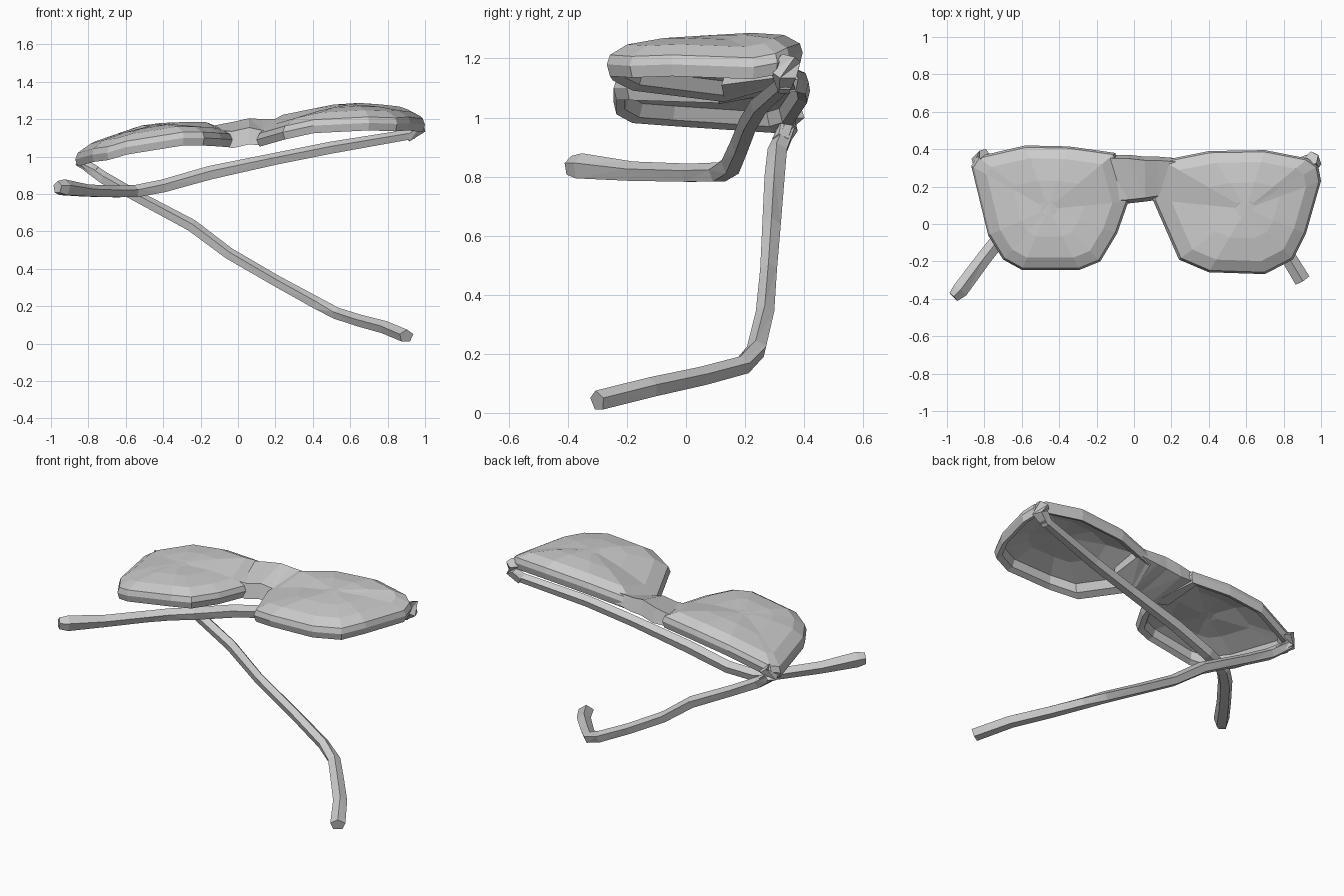
import bpy, bmesh, math
from mathutils import Vector


def loft(name, rings, close=False):
    """Skin equal-length rings; cap the ends or join last ring to first."""
    bm = bmesh.new()
    vs = [[bm.verts.new(p) for p in r] for r in rings]
    n = len(vs[0])
    pairs = list(zip(vs, vs[1:]))
    for a, b in pairs:
        for i in range(n):
            j = (i + 1) % n
            bm.faces.new((a[i], a[j], b[j], b[i]))
    bm.faces.new(vs[0][::-1])
    bm.faces.new(vs[-1])
    bmesh.ops.recalc_face_normals(bm, faces=bm.faces)
    bmesh.ops.triangulate(bm, faces=bm.faces)
    me = bpy.data.meshes.new(name)
    bm.to_mesh(me)
    bm.free()
    ob = bpy.data.objects.new(name, me)
    bpy.context.collection.objects.link(ob)
    return ob


def lens(name, rim, centre):
    """Domed lens in a raised rim, hollow underneath."""
    c = Vector(centre)
    # (scale towards centre, z offset) from hollow underside round to dome top
    profile = [(0.12, 0.065), (0.5, 0.055), (0.84, 0.02), (0.88, -0.025),
               (0.97, -0.04), (1.0, 0.0), (0.97, 0.032), (0.8, 0.068),
               (0.45, 0.09), (0.12, 0.098)]
    rings = [[c + (Vector(p) - c) * s + Vector((0, 0, dz)) for p in rim]
             for s, dz in profile]
    return loft(name, rings)


def arm(name, path):
    """Five-sided tapering bar along (x, y, z, width, height) stations."""
    pts = [Vector(p[:3]) for p in path]
    rings = []
    for i, p in enumerate(pts):
        t = (pts[min(i + 1, len(pts) - 1)] - pts[max(i - 1, 0)]).normalized()
        side = t.cross(Vector((0, 0, 1))).normalized()
        up = side.cross(t)
        w, h = path[i][3:]
        rings.append([p + side * w * math.cos(a) + up * h * math.sin(a)
                      for a in [math.radians(18 + 72 * k) for k in range(5)]])
    return loft(name, rings)


# Lenses with their rims
lens("right_lens", [
    (0.15, 0.34, 1.15), (0.4, 0.39, 1.20), (0.7, 0.395, 1.22),
    (0.93, 0.35, 1.205), (0.985, 0.31, 1.185), (1.0, 0.23, 1.17),
    (0.92, -0.05, 1.18), (0.85, -0.19, 1.175), (0.7, -0.268, 1.18),
    (0.4, -0.258, 1.165), (0.24, -0.19, 1.13), (0.10, 0.13, 1.09)],
    (0.6, 0.08, 1.178))
lens("left_lens", [
    (-0.1, 0.38, 1.13), (-0.35, 0.415, 1.12), (-0.58, 0.42, 1.09),
    (-0.84, 0.36, 1.0), (-0.87, 0.31, 0.985), (-0.78, -0.06, 1.01),
    (-0.70, -0.19, 1.02), (-0.6, -0.245, 1.05), (-0.29, -0.245, 1.10),
    (-0.18, -0.2, 1.10), (-0.09, -0.05, 1.095), (-0.03, 0.12, 1.09)],
    (-0.46, 0.08, 1.065))

# Bridge: (x, front y, back y, front z, back z, half thickness)
loft("bridge", [
    [(x, y0, z0 - h), (x, y1, z1 - h), (x, y1 - 0.02, z1 + h), (x, y0 + 0.02, z0 + h)]
    for x, y0, y1, z0, z1, h in [
        (-0.16, 0.10, 0.37, 1.11, 1.13, 0.03), (-0.03, 0.11, 0.37, 1.09, 1.14, 0.045),
        (0.06, 0.12, 0.36, 1.11, 1.16, 0.045), (0.13, 0.13, 0.36, 1.10, 1.16, 0.04),
        (0.25, 0.12, 0.35, 1.14, 1.17, 0.03)]])

# Hinge lugs at the outer corners
arm("right_hinge", [(0.95, 0.35, 1.20, 0.04, 0.04), (0.965, 0.335, 1.15, 0.05, 0.04),
                    (0.90, 0.33, 1.105, 0.03, 0.035)])
arm("left_hinge", [(-0.80, 0.37, 1.02, 0.035, 0.04), (-0.835, 0.345, 0.97, 0.04, 0.035),
                   (-0.76, 0.32, 0.92, 0.03, 0.03)])

# Folded arms with hooked tips
arm("right_arm", [
    (0.94, 0.335, 1.12, 0.03, 0.03), (0.5, 0.25, 1.045, 0.035, 0.035),
    (0.2, 0.215, 0.985, 0.035, 0.035), (-0.15, 0.185, 0.91, 0.035, 0.04),
    (-0.4, 0.155, 0.84, 0.038, 0.038), (-0.55, 0.11, 0.812, 0.04, 0.036),
    (-0.65, 0.01, 0.81, 0.042, 0.034), (-0.8, -0.18, 0.815, 0.042, 0.036),
    (-0.93, -0.355, 0.832, 0.045, 0.047), (-0.965, -0.39, 0.835, 0.032, 0.035)])
arm("left_arm", [
    (-0.83, 0.345, 0.965, 0.03, 0.03), (-0.72, 0.31, 0.885, 0.035, 0.035),
    (-0.55, 0.30, 0.79, 0.036, 0.033), (-0.25, 0.29, 0.63, 0.033, 0.036),
    (-0.05, 0.28, 0.48, 0.03, 0.034), (0.2, 0.268, 0.335, 0.033, 0.033),
    (0.42, 0.24, 0.215, 0.035, 0.035), (0.53, 0.19, 0.16, 0.038, 0.033),
    (0.65, 0.05, 0.122, 0.04, 0.034), (0.79, -0.12, 0.085, 0.042, 0.036),
    (0.90, -0.30, 0.04, 0.045, 0.036)])
